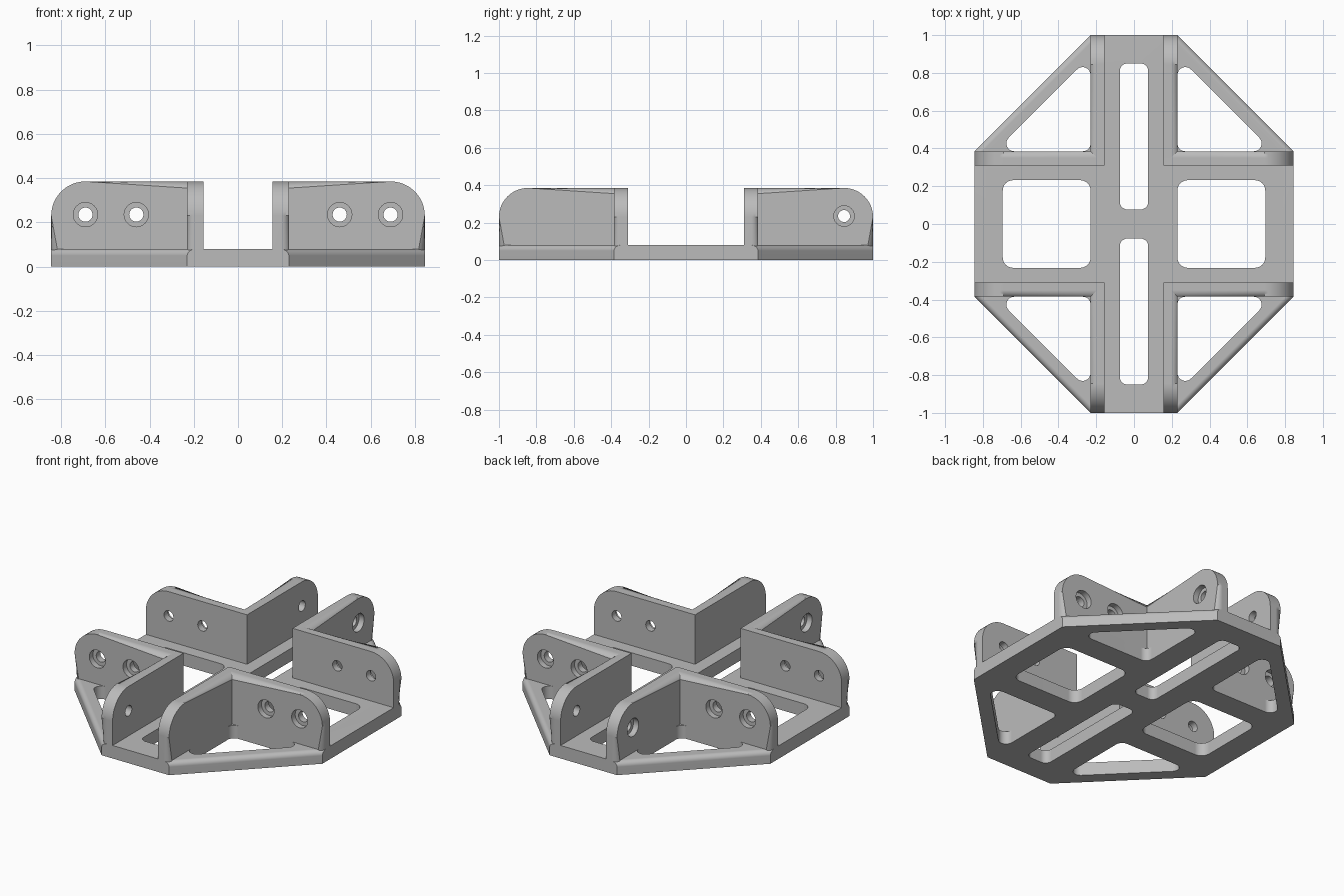
import bpy, bmesh, math
from mathutils import Vector

cube = bpy.data.objects.get("Cube")
if cube:
    bpy.data.objects.remove(cube, do_unlink=True)

# Main sizes
SPINE, ARM = 0.23, 0.385          # half widths of the two crossing channels
REACH_X, REACH_Y = 0.845, 1.0     # half lengths of the plate
PLATE, TOP, THICK = 0.08, 0.385, 0.075
HOLE_Z = 0.235

grey = bpy.data.materials.new("plain grey")
grey.use_nodes = True
grey.diffuse_color = (0.5, 0.5, 0.5, 1)
grey.node_tree.nodes["Principled BSDF"].inputs["Base Color"].default_value = (0.5, 0.5, 0.5, 1)


def rounded(corners, radii, steps=8):
    """Outline with each corner replaced by an arc of the given radius."""
    pts = [Vector(c) for c in corners]
    out = []
    for i, p in enumerate(pts):
        r = radii[i]
        if r == 0:
            out.append(p)
            continue
        a = (pts[i - 1] - p).normalized()
        b = (pts[(i + 1) % len(pts)] - p).normalized()
        half = math.acos(a.dot(b)) / 2
        centre = p + (a + b).normalized() * (r / math.sin(half))
        start = p + a * (r / math.tan(half)) - centre
        end = p + b * (r / math.tan(half)) - centre
        sweep = math.atan2(start.x * end.y - start.y * end.x, start.dot(end))
        for k in range(steps + 1):
            t = sweep * k / steps
            c, s = math.cos(t), math.sin(t)
            out.append(centre + Vector((start.x * c - start.y * s, start.x * s + start.y * c)))
    return out


def circle(u, z, r, n=32):
    return [Vector((u + r * math.cos(k * math.tau / n), z + r * math.sin(k * math.tau / n)))
            for k in range(n)]


def prism(name, outline, low, high, place, soften=None, radius=0.03):
    """Extrude an outline from low to high; round the edges picked by soften."""
    bm = bmesh.new()
    rings = [[bm.verts.new((p.x, p.y, h)) for p in outline] for h in (low, high)]
    bm.faces.new(rings[0][::-1])
    bm.faces.new(rings[1])
    n = len(outline)
    for i in range(n):
        j = (i + 1) % n
        bm.faces.new((rings[0][i], rings[0][j], rings[1][j], rings[1][i]))
    if soften:
        edges = [e for e in bm.edges if all(abs(v.co.z - high) < 1e-5 for v in e.verts)
                 and soften(e.verts[0].co, e.verts[1].co)]
        bmesh.ops.bevel(bm, geom=edges, offset=radius, segments=6, profile=0.5,
                        affect='EDGES', clamp_overlap=True)
    for v in bm.verts:
        v.co = place(*v.co)
    bmesh.ops.recalc_face_normals(bm, faces=bm.faces)
    mesh = bpy.data.meshes.new(name)
    bm.to_mesh(mesh)
    bm.free()
    obj = bpy.data.objects.new(name, mesh)
    bpy.context.collection.objects.link(obj)
    mesh.materials.append(grey)
    return obj


def carve(obj, cutters):
    """Cut the helpers out of obj, then discard them."""
    for c in cutters:
        c.hide_render = True
        mod = obj.modifiers.new("cut", 'BOOLEAN')
        mod.operation, mod.solver, mod.object = 'DIFFERENCE', 'EXACT', c
    graph = bpy.context.evaluated_depsgraph_get()
    mesh = bpy.data.meshes.new_from_object(obj.evaluated_get(graph))
    obj.modifiers.clear()
    obj.data = mesh
    for c in cutters:
        bpy.data.objects.remove(c, do_unlink=True)


def finish(obj):
    bpy.ops.object.select_all(action='DESELECT')
    obj.select_set(True)
    bpy.context.view_layer.objects.active = obj
    bpy.ops.object.shade_smooth_by_angle(angle=math.radians(32))
    mod = obj.modifiers.new("even shading", 'WEIGHTED_NORMAL')
    mod.keep_sharp = True


def flat(x, y, z):
    return Vector((x, y, z))


# Base plate: long octagon with softened diagonal edges
quarter = [(REACH_X, ARM), (SPINE, REACH_Y)]
octagon = [Vector(p) for p in quarter]
octagon += [Vector((-x, y)) for x, y in quarter[::-1]]
octagon += [-p for p in octagon]
plate = prism("base_plate", octagon, 0, PLATE, flat,
              lambda a, b: abs(a.x - b.x) > 0.1 and abs(a.y - b.y) > 0.1)


def window(corners, r):
    return prism("window_cutter", rounded(corners, [r] * len(corners)), -0.1, 0.2, flat)


def box(x0, x1, y0, y1):
    return [(x0, y0), (x1, y0), (x1, y1), (x0, y1)]


# Centre slots, square side windows and corner triangles
cutters = []
for s in (1, -1):
    cutters.append(window(box(-0.075, 0.075, *sorted((s * 0.077, s * 0.85))), 0.04))
    cutters.append(window(box(*sorted((s * SPINE, s * 0.695)), -0.232, 0.232), 0.055))
    for t in (1, -1):
        leg = 0.505
        tri = [(SPINE, ARM), (SPINE + leg, ARM), (SPINE, ARM + leg)]
        cutters.append(window([(s * x, t * y) for x, y in tri], 0.042))
carve(plate, cutters)
finish(plate)


# Upright walls: one rounded end, softened outer rim, counterbored holes
def wall(name, start, end, outer, holes, place):
    inner = outer - THICK
    low = PLATE / 2
    outline = rounded([(start, low), (end, low), (end, TOP), (start, TOP)], [0, 0, 0.155, 0], 12)

    def rim(a, b):
        at_base = max(a.y, b.y) < low + 1e-4
        at_start = max(a.x, b.x) < start + 1e-4
        return not (at_base or at_start)

    obj = prism(name, outline, inner, outer, place, rim, 0.035)
    tools = []
    for u in holes:
        tools.append(prism("bore", circle(u, HOLE_Z, 0.032), inner - 0.05, outer + 0.05, place))
        tools.append(prism("counterbore", circle(u, HOLE_Z, 0.055),
                           outer - 0.035, outer + 0.05, place))
    if tools:
        carve(obj, tools)
    finish(obj)


for sx, side in ((1, "left"), (-1, "right")):
    for sy, end in ((-1, "front"), (1, "back")):
        wall(f"{end}_{side}_cross_wall", SPINE - THICK, REACH_X, ARM, (0.46, 0.69),
             lambda u, z, v: Vector((sx * u, sy * v, z)))
        # One of the four lengthwise walls is left undrilled
        drilled = () if (sx, sy) == (1, -1) else (0.845,)
        wall(f"{end}_{side}_long_wall", ARM - THICK, REACH_Y, SPINE, drilled,
             lambda u, z, v: Vector((sx * v, sy * u, z)))
